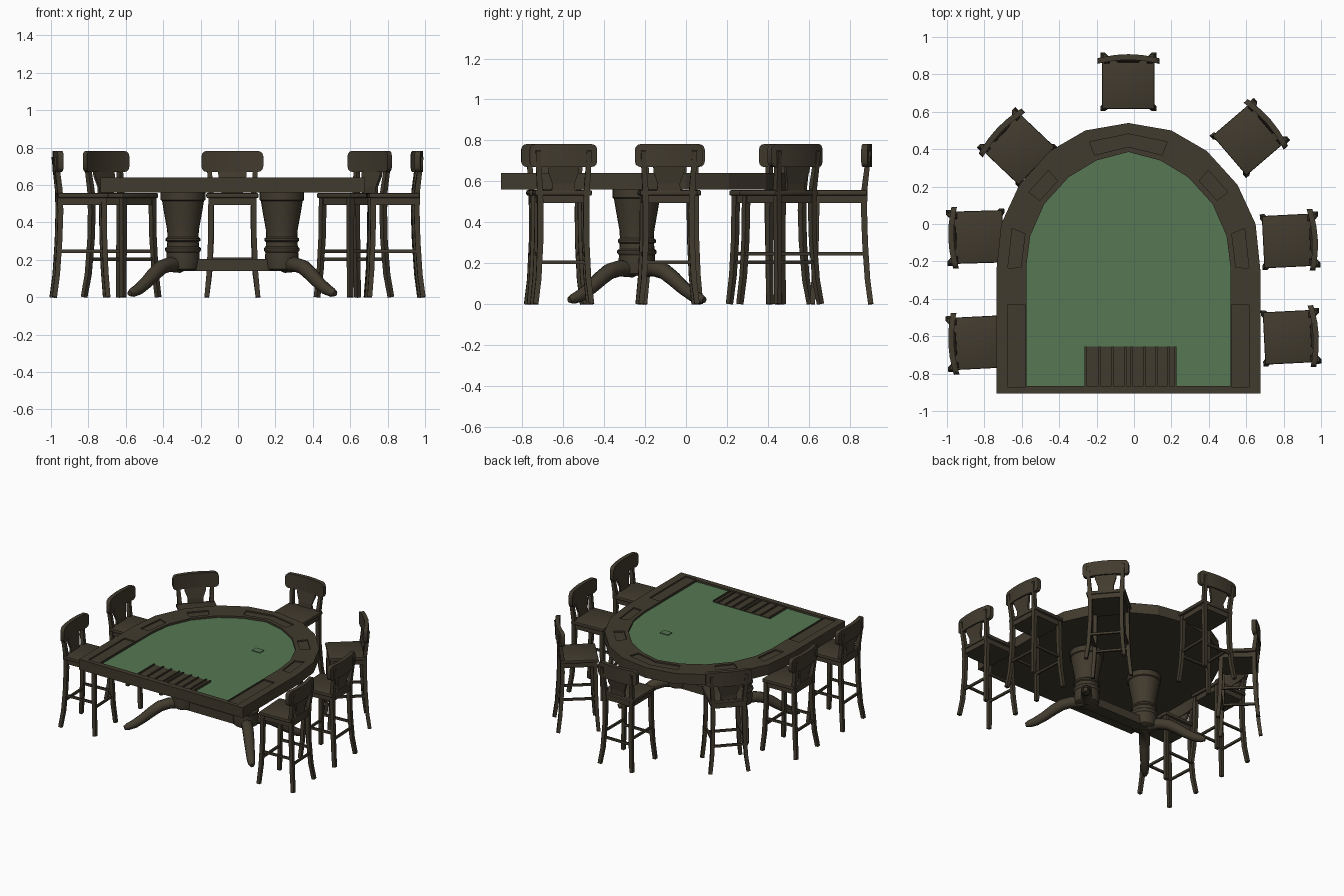
import bpy, bmesh, math
from mathutils import Vector, Matrix

if "Cube" in bpy.data.objects:
    bpy.data.objects.remove(bpy.data.objects["Cube"])


def material(name, rgb):
    m = bpy.data.materials.new(name)
    m.diffuse_color = (*rgb, 1)
    m.use_nodes = True
    m.node_tree.nodes["Principled BSDF"].inputs["Base Color"].default_value = m.diffuse_color
    return m


WOOD = material("dark_wood", (0.053, 0.043, 0.027))
FELT = material("green_felt", (0.092, 0.186, 0.088))
CX = -0.03  # table centre line


def finish(bm, name, mat=WOOD, smooth=False):
    bmesh.ops.recalc_face_normals(bm, faces=bm.faces)
    me = bpy.data.meshes.new(name)
    bm.to_mesh(me)
    bm.free()
    me.materials.append(mat)
    ob = bpy.data.objects.new(name, me)
    bpy.context.collection.objects.link(ob)
    if smooth:
        bpy.ops.object.select_all(action='DESELECT')
        ob.select_set(True)
        bpy.context.view_layer.objects.active = ob
        bpy.ops.object.shade_smooth_by_angle(angle=math.radians(40))
    return ob


def add_box(bm, x0, x1, y0, y1, z0, z1, bevel=0):
    mat = Matrix.Translation(((x0 + x1) / 2, (y0 + y1) / 2, (z0 + z1) / 2)) @ \
        Matrix.Diagonal((x1 - x0, y1 - y0, z1 - z0, 1))
    vs = bmesh.ops.create_cube(bm, size=1, matrix=mat)['verts']
    if bevel:
        edges = list({e for v in vs for e in v.link_edges})
        bmesh.ops.bevel(bm, geom=edges, offset=bevel, segments=2, profile=0.5, affect='EDGES')


def add_prism(bm, pts, z0, z1):
    lo = [bm.verts.new((x, y, z0)) for x, y in pts]
    hi = [bm.verts.new((x, y, z1)) for x, y in pts]
    bm.faces.new(lo)
    bm.faces.new(hi)
    for i in range(len(pts)):
        j = (i + 1) % len(pts)
        bm.faces.new((lo[i], lo[j], hi[j], hi[i]))


def bridge(bm, rings, cap=True):
    n = len(rings[0])
    for a, b in zip(rings, rings[1:]):
        for i in range(n):
            j = (i + 1) % n
            bm.faces.new((a[i], a[j], b[j], b[i]))
    if cap:
        bm.faces.new(rings[0])
        bm.faces.new(rings[-1])


def add_tube(bm, pts, radii, sides, ref=Vector((0, 1, 0))):
    """Tapered tube through a list of points."""
    pts = [Vector(p) for p in pts]
    rings = []
    for i, p in enumerate(pts):
        t = (pts[min(i + 1, len(pts) - 1)] - pts[max(i - 1, 0)]).normalized()
        s = t.cross(ref).normalized()
        u = s.cross(t)
        ang = [2 * math.pi * (k + 0.5) / sides for k in range(sides)]
        rings.append([bm.verts.new(p + radii[i] * (math.cos(a) * s + math.sin(a) * u)) for a in ang])
    bridge(bm, rings)


# ---- table outline: half arcs from the right side to the apex, mirrored ----
def outline(half):
    return [(CX + x, y) for x, y in half] + [(CX - x, y) for x, y in half[-2::-1]]


outer = outline([(.705, -.24), (.68, 0), (.583, .21), (.42, .39), (.23, .50), (0, .54)])
inner = outline([(.546, -.23), (.525, -.064), (.45, .107), (.32, .25), (.17, .34), (0, .385)])
outer_loop = [(CX + .705, -.905)] + outer + [(CX - .705, -.905)]
inner_loop = [(CX + .546, -.865)] + inner + [(CX - .546, -.865)]

# padded rail around the playing surface
bm = bmesh.new()
rings = [[bm.verts.new((x, y, z)) for x, y in loop] for loop, z in
         ((outer_loop, .56), (outer_loop, .64), (inner_loop, .64), (inner_loop, .56), )]
bridge(bm, rings + [rings[0]], cap=False)
rail = finish(bm, "table_rail")


def rail_point(t, f):
    i = min(int(t), len(outer) - 2)
    o = Vector(outer[i]).lerp(Vector(outer[i + 1]), t - i)
    n = Vector(inner[i]).lerp(Vector(inner[i + 1]), t - i)
    return tuple(o.lerp(n, f))


# one shallow player tray cut into the rail for each seat
bm = bmesh.new()
for ts in ((0, 1), (2, 2.7), (4, 5, 6), (7.3, 8), (9, 10)):
    pts = [rail_point(t, .38) for t in ts] + [rail_point(t, .82) for t in reversed(ts)]
    add_prism(bm, pts, .63, .66)
for s in (-1, 1):
    xs = sorted((CX + s * .645, CX + s * .553))
    add_box(bm, xs[0], xs[1], -.875, -.43, .63, .66)
cutter = finish(bm, "tray_cutter")
cutter.hide_render = True
mod = rail.modifiers.new("trays", 'BOOLEAN')
mod.operation = 'DIFFERENCE'
mod.solver = 'EXACT'
mod.object = cutter
bpy.context.view_layer.objects.active = rail
bpy.ops.object.modifier_apply(modifier=mod.name)
bpy.data.objects.remove(cutter)

# table bed with felt on its top face
bm = bmesh.new()
add_prism(bm, inner_loop, .56, .625)
bed = finish(bm, "table_bed")
bed.data.materials.append(FELT)
for p in bed.data.polygons:
    p.material_index = 1 if p.normal.z > .5 else 0

# small felt-coloured plate on the surface
bm = bmesh.new()
add_box(bm, .165, .235, -.065, -.015, .624, .631)
finish(bm, "felt_plate", FELT)

# ribbed chip tray at the dealer side
bm = bmesh.new()
add_box(bm, -.265, .227, -.866, -.655, .61, .629)
for x in (-.26, -.185, -.115, -.045, -.013, .056, .12, .185, .222):
    add_box(bm, x - .005, x + .005, -.866, -.655, .62, .639)
finish(bm, "chip_tray")

# ---- pedestals, splayed feet and the joining beam ----
PY = -.24
profile = [(.07, .14), (.085, .15), (.09, .19), (.088, .24), (.096, .25), (.096, .262), (.086, .27),
           (.084, .295), (.093, .302), (.093, .314), (.083, .322), (.085, .36), (.103, .46), (.112, .515),
           (.12, .52), (.12, .56)]
for s, side in ((-1, "left"), (1, "right")):
    px = CX + s * .264
    bm = bmesh.new()
    rings = [[bm.verts.new((px + r * math.cos(a), PY + r * math.sin(a), z))
              for a in [2 * math.pi * k / 24 for k in range(24)]] for r, z in profile]
    bridge(bm, rings)
    finish(bm, side + "_pedestal", smooth=True)
    bm = bmesh.new()
    path = [(.05, .17), (.25, .175), (.4, .16), (.53, .125), (.68, .078), (.82, .042), (.92, .027), (.985, .02)]
    for d in (-1, 1):
        add_tube(bm, [(px + s * .29 * t, PY + d * .335 * t, z) for t, z in path],
                 (.04, .04, .04, .038, .034, .031, .026, .015), 10, Vector((0, 0, 1)))
    finish(bm, side + "_pedestal_feet", smooth=True)
bm = bmesh.new()
add_box(bm, CX - .264, CX + .264, PY - .045, PY + .045, .14, .205)
finish(bm, "pedestal_beam")

# ---- stool parts, built once around the origin with the back at +y ----
bm = bmesh.new()
add_box(bm, -.14, .14, -.145, .125, .53, .557, .008)
add_box(bm, -.122, .122, -.13, .118, .493, .532)
seat = finish(bm, "stool_seat", smooth=True)

bm = bmesh.new()
for s in (-1, 1):
    add_tube(bm, [(s * .137, .143, .0), (s * .122, .127, .12), (s * .113, .115, .3), (s * .112, .11, .46),
                  (s * .115, .113, .57), (s * .122, .125, .67), (s * .125, .134, .75)],
             (.018, .019, .02, .021, .02, .018, .016), 4)
    add_tube(bm, [(s * .137, -.143, 0), (s * .124, -.132, .14), (s * .116, -.125, .32), (s * .114, -.122, .53)],
             (.018, .019, .02, .021), 4)
legs = finish(bm, "stool_legs")

bm = bmesh.new()
for s in (-1, 1):
    add_box(bm, s * .117 - .007, s * .117 + .007, -.127, .118, .237, .254)
    add_box(bm, -.117, .117, s * .123 - .007, s * .123 + .007, .195, .212)
stretchers = finish(bm, "stool_stretchers")

# curved top rail with rounded corners
bm = bmesh.new()
W, R, Z0, Z1 = .165, .028, .67, .782
cols = [W - R * (1 - math.sin(a)) for a in (0, .5, 1, math.pi / 2)]
xs = [-x for x in reversed(cols)] + [-.07, 0, .07] + cols
rings = []
for x in xs:
    over = max(0, abs(x) - (W - R))
    cut = R - math.sqrt(max(0, R * R - over * over))
    y = .148 - .022 * (x / W) ** 2
    rings.append([bm.verts.new((x, yy, z)) for yy, z in
                  ((y, Z0 + cut), (y, Z1 - cut), (y - .03, Z1 - cut), (y - .03, Z0 + cut))])
bridge(bm, rings)
top_rail = finish(bm, "stool_top_rail", smooth=True)

# splat, wider toward the top
bm = bmesh.new()
rings = [[bm.verts.new((sx * w, y + sy * .008, z)) for sx, sy in ((-1, -1), (1, -1), (1, 1), (-1, 1))]
         for w, y, z in ((.058, .112, .54), (.055, .114, .59), (.075, .124, .645), (.078, .134, .70))]
bridge(bm, rings)
splat = finish(bm, "stool_splat")

# ---- place the seven stools: centre and outward direction ----
places = [(-.03, .76, 0, 1), (-.625, .41, -.19, .18), (.62, .46, .21, .18), (-.845, -.07, -1, -.03),
          (-.845, -.635, -1, -.05), (.835, -.09, 1, .05), (.84, -.605, 1, .05)]
for i, (x, y, dx, dy) in enumerate(places):
    M = Matrix.Translation((x, y, 0)) @ Matrix.Rotation(math.atan2(dy, dx) - math.pi / 2, 4, 'Z')
    for part in (seat, legs, stretchers, top_rail, splat):
        ob = part
        if i:
            ob = part.copy()
            bpy.context.collection.objects.link(ob)
        ob.matrix_world = M
